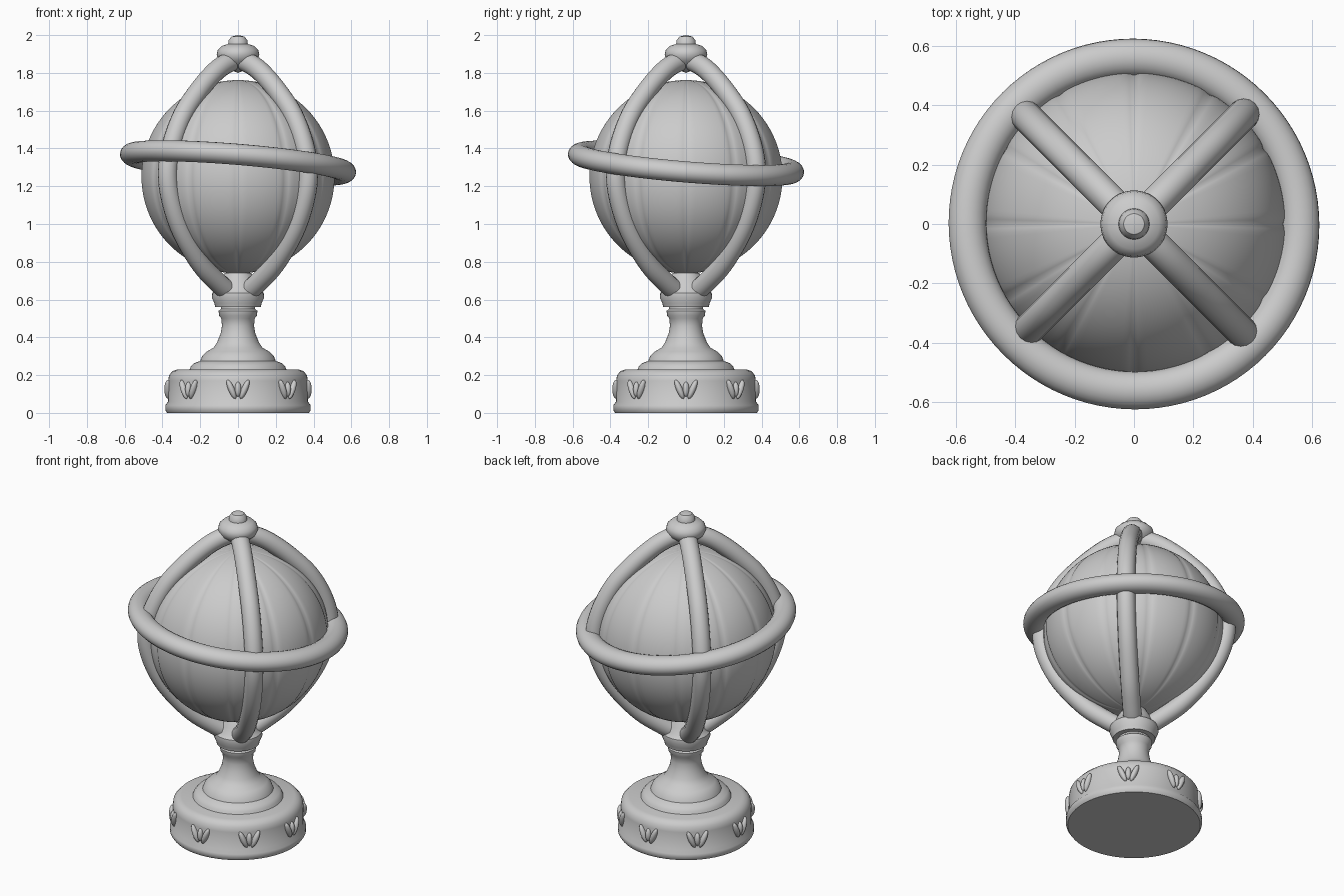
import bpy, bmesh, math
from mathutils import Vector, Matrix

cube = bpy.data.objects.get("Cube")
if cube:
    bpy.data.objects.remove(cube)

stone = bpy.data.materials.new("pale_grey_stone")
stone.use_nodes = True
GREY = (0.6, 0.6, 0.6, 1)
stone.diffuse_color = GREY
stone.node_tree.nodes["Principled BSDF"].inputs["Base Color"].default_value = GREY


def finish(name, bm, angle=40):
    bmesh.ops.recalc_face_normals(bm, faces=bm.faces[:])
    mesh = bpy.data.meshes.new(name)
    bm.to_mesh(mesh)
    bm.free()
    mesh.materials.append(stone)
    ob = bpy.data.objects.new(name, mesh)
    bpy.context.scene.collection.objects.link(ob)
    bpy.ops.object.select_all(action="DESELECT")
    ob.select_set(True)
    bpy.context.view_layer.objects.active = ob
    bpy.ops.object.shade_smooth_by_angle(angle=math.radians(angle))
    return ob


def lathe(name, profile, steps=64):
    bm = bmesh.new()
    verts = [bm.verts.new((r, 0, z)) for r, z in profile]
    edges = [bm.edges.new(pair) for pair in zip(verts, verts[1:])]
    bmesh.ops.spin(bm, geom=verts + edges, axis=(0, 0, 1), cent=(0, 0, 0),
                   angle=math.tau, steps=steps, use_duplicate=False)
    bmesh.ops.remove_doubles(bm, verts=bm.verts[:], dist=0.0005)
    return finish(name, bm)


def smooth_path(points, n=6):
    # Catmull-Rom interpolation through the points
    pts = [Vector(p) for p in points]
    pts = [2 * pts[0] - pts[1]] + pts + [2 * pts[-1] - pts[-2]]
    out = []
    for a, b, c, d in zip(pts, pts[1:], pts[2:], pts[3:]):
        for i in range(n):
            t = i / n
            out.append(0.5 * (2 * b + (c - a) * t + (2 * a - 5 * b + 4 * c - d) * t ** 2
                              + (3 * b - a - 3 * c + d) * t ** 3))
    return out + [pts[-2]]


# Turned pedestal
lathe("base_drum", [(0, 0), (0.375, 0), (0.385, 0.015), (0.385, 0.04), (0.37, 0.06),
                    (0.37, 0.17), (0.365, 0.2), (0.345, 0.222), (0.32, 0.23), (0, 0.23)])
lathe("stem", [(0, 0.2), (0.26, 0.22), (0.25, 0.245), (0.235, 0.262), (0.2, 0.275),
               (0.19, 0.3), (0.165, 0.325), (0.13, 0.345), (0.11, 0.375), (0.092, 0.42),
               (0.085, 0.46), (0.088, 0.5), (0.1, 0.515), (0.103, 0.54), (0.09, 0.55),
               (0.09, 0.57), (0, 0.57)])
lathe("collar", [(0, 0.558), (0.12, 0.56), (0.125, 0.58), (0.138, 0.61), (0.136, 0.635),
                 (0.115, 0.655), (0.1, 0.69), (0.07, 0.74), (0, 0.76)])
lathe("finial", [(0, 1.8), (0.05, 1.82), (0.075, 1.845), (0.1, 1.865), (0.113, 1.895),
                 (0.108, 1.92), (0.085, 1.943), (0.052, 1.953), (0.05, 1.972),
                 (0.035, 1.992), (0, 2)])

# Globe with shallow vertical seams between its gores
GORES, CENTRE = 12, 1.25
bm = bmesh.new()
bmesh.ops.create_uvsphere(bm, u_segments=GORES * 16, v_segments=48, radius=0.512)
for v in bm.verts:
    phase = math.atan2(v.co.y, v.co.x) * GORES / math.tau
    away = abs(phase - round(phase))
    v.co *= 1 - 0.014 * max(0, 1 - away / 0.09) * math.sin(v.co.angle(Vector((0, 0, 1))))
    v.co.z += CENTRE
finish("globe", bm, 60)

# Tilted horizon ring
bm = bmesh.new()
section = [bm.verts.new((0.563 + 0.064 * math.cos(a), 0, 0.056 * math.sin(a)))
           for a in (math.tau * i / 20 for i in range(20))]
loop = [bm.edges.new((section[i - 1], section[i])) for i in range(20)]
bmesh.ops.spin(bm, geom=section + loop, axis=(0, 0, 1), cent=(0, 0, 0),
               angle=math.tau, steps=96, use_duplicate=False)
bmesh.ops.remove_doubles(bm, verts=bm.verts[:], dist=0.0005)
tilt = Vector((0, 0, 1)).rotation_difference(Vector((0.083, 0.083, 1))).to_matrix().to_4x4()
bm.transform(Matrix.Translation((0, 0, 1.322)) @ tilt)
finish("horizon_ring", bm)

# Four bowed arms from the collar to the finial
arm_path = smooth_path([(0.05, 0.63), (0.15, 0.69), (0.28, 0.79), (0.42, 0.96), (0.5, 1.13),
                        (0.525, 1.28), (0.49, 1.43), (0.41, 1.58), (0.3, 1.7),
                        (0.2, 1.785), (0.12, 1.835), (0.03, 1.87)])
SIDES, RADIUS = 16, 0.053
for k, side in enumerate(("back_left", "back_right", "front_right", "front_left")):
    turn = Matrix.Rotation(math.radians(45 + 90 * k), 4, "Z")
    bm = bmesh.new()
    rings = []
    for i, p in enumerate(arm_path):
        d = (arm_path[min(i + 1, len(arm_path) - 1)] - arm_path[max(i - 1, 0)]).normalized()
        ring = []
        for j in range(SIDES):
            a = math.tau * j / SIDES
            out = RADIUS * math.cos(a)
            ring.append(bm.verts.new((p.x + d.y * out, RADIUS * math.sin(a), p.y - d.x * out)))
        rings.append(ring)
    for lower, upper in zip(rings, rings[1:]):
        for j in range(SIDES):
            bm.faces.new((lower[j - 1], lower[j], upper[j], upper[j - 1]))
    bm.faces.new(rings[0])
    bm.faces.new(rings[-1])
    bm.transform(turn)
    finish("arm_" + side, bm)

# Leaf sprigs in relief around the drum: a bud between two splayed leaves
for k in range(8):
    place = Matrix.Rotation(math.radians(45 * k), 4, "Z")
    bm = bmesh.new()
    for lean, shift, height in ((-0.4, -0.035, 0.055), (0, 0, 0.04), (0.4, 0.035, 0.055)):
        leaf = (place @ Matrix.Translation((0.37, shift, 0.125))
                @ Matrix.Rotation(-lean, 4, "X")
                @ Matrix.Diagonal((0.02, 0.017, height, 1)))
        bmesh.ops.create_uvsphere(bm, u_segments=12, v_segments=8, radius=1, matrix=leaf)
    finish("leaf_sprig_%d" % (k + 1), bm)
